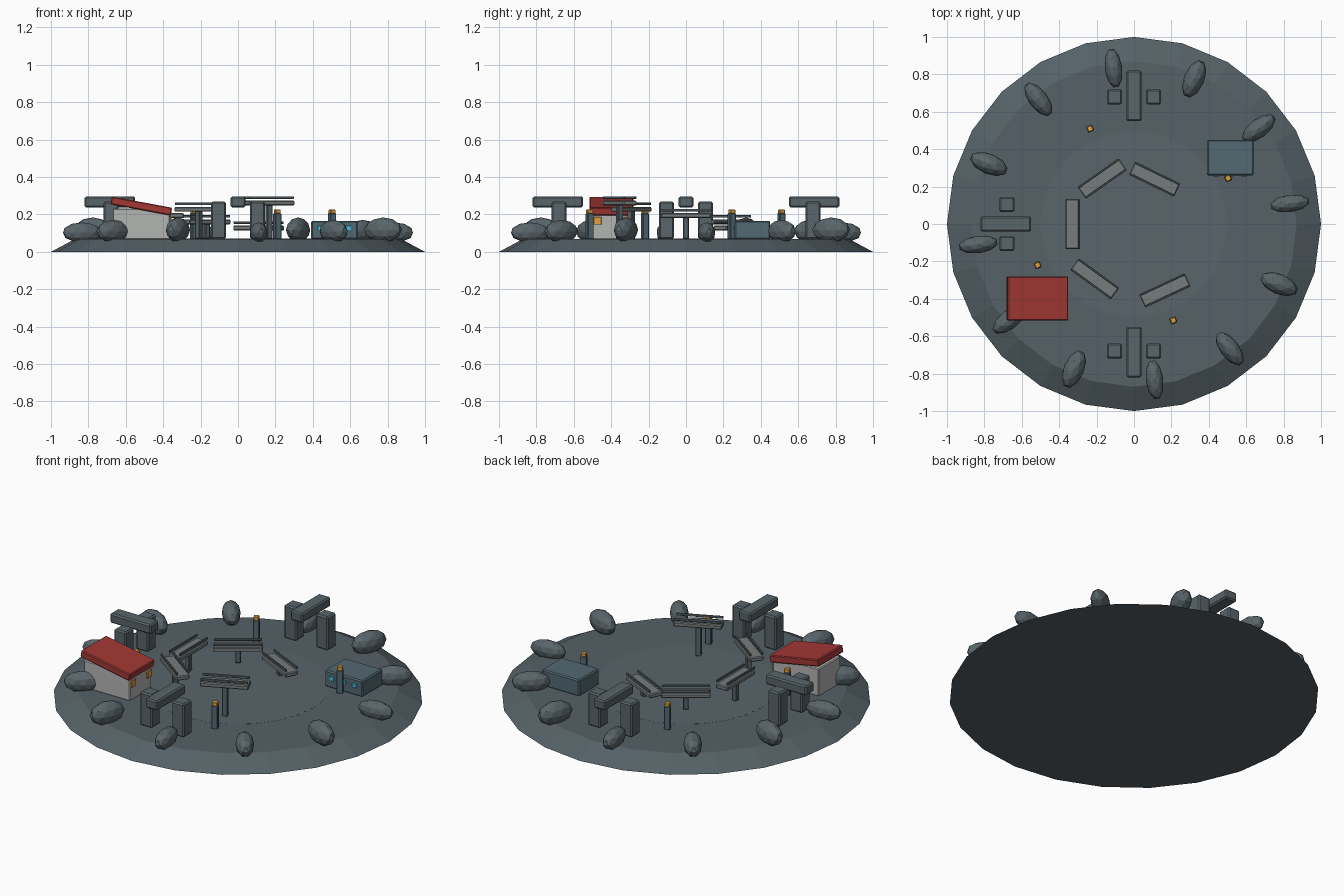
import bpy
from math import radians, cos, sin, atan2, pi

if "Cube" in bpy.data.objects:
    bpy.data.objects.remove(bpy.data.objects["Cube"])

def material(name, rgb):
    m = bpy.data.materials.new(name)
    m.diffuse_color = (*rgb, 1)
    m.use_nodes = True
    m.node_tree.nodes["Principled BSDF"].inputs["Base Color"].default_value = m.diffuse_color
    return m

slate = material("slate", (0.09, 0.12, 0.135))
stone = material("stone", (0.10, 0.13, 0.145))
deck = material("deck", (0.18, 0.20, 0.20))
teal = material("teal", (0.085, 0.14, 0.17))
plaster = material("plaster", (0.45, 0.46, 0.45))
red = material("red", (0.36, 0.04, 0.035))
amber = material("amber", (0.75, 0.36, 0.05))
cyan = material("cyan", (0.05, 0.55, 0.75))

def box(name, loc, size, mat, rot=(0, 0, 0), bevel=0.005):
    bpy.ops.mesh.primitive_cube_add(size=1, location=loc, rotation=rot)
    o = bpy.context.object
    o.name = name
    o.scale = size
    bpy.ops.object.transform_apply(location=False, rotation=False, scale=True)
    o.data.materials.append(mat)
    if bevel:
        b = o.modifiers.new("edge", 'BEVEL')
        b.width, b.segments = bevel, 1
    return o

G = 0.07  # ground level

# Island base and flush central plaza
bpy.ops.mesh.primitive_cone_add(vertices=24, radius1=1, radius2=0.87, depth=G, location=(0, 0, G / 2))
bpy.context.object.name = "island_base"
bpy.context.object.data.materials.append(slate)
bpy.ops.mesh.primitive_cylinder_add(vertices=24, radius=0.5, depth=0.02, location=(0, 0, G - 0.0095))
bpy.context.object.name = "plaza"
bpy.context.object.data.materials.append(stone)

# Ring of radially stretched boulders in three repeating sizes
for i in range(12):
    a = radians(7.5 + 30 * i)
    k = i % 3
    bpy.ops.mesh.primitive_ico_sphere_add(subdivisions=2, radius=1, rotation=(0, 0, a),
        location=(0.84 * cos(a), 0.84 * sin(a), 0.103 + 0.007 * k))
    o = bpy.context.object
    o.name = "boulder"
    o.scale = (0.107, 0.047 + 0.004 * k, 0.055 + 0.006 * k)
    o.data.materials.append(stone)

# Three gates: two pillars with a radial lintel
for a in (90, 180, 270):
    t = radians(a)
    c, s = cos(t), sin(t)
    for side in (-0.105, 0.105):
        box("gate_pillar", (0.68 * c - side * s, 0.68 * s + side * c, 0.168), (0.08, 0.08, 0.2), stone, (0, 0, t), 0.008)
    box("gate_lintel", (0.685 * c, 0.685 * s, 0.267), (0.27, 0.08, 0.057), stone, (0, 0, t), 0.008)

# Rising spiral of raised walkways with floating side rails
walks = [(0.11, 0.24, -26), (-0.17, 0.243, 35), (-0.328, 0, 90), (-0.21, -0.293, -36), (0.165, -0.355, 25)]
for i, (x, y, deg) in enumerate(walks):
    r = (0, 0, radians(deg))
    top = 0.14 + 0.0335 * i
    box("walkway", (x, y, top - 0.013), (0.268, 0.078, 0.026), deck, r)
    box("walkway_post", (x, y, (G + top - 0.02) / 2), (0.03, 0.03, top - 0.02 - G), stone, r, 0.003)
    for side in (-0.034, 0.034):
        box("walkway_rail", (x - side * sin(r[2]), y + side * cos(r[2]), top + 0.016),
            (0.26, 0.01, 0.014), stone, r, 0.002)

# Lanterns
for x, y in ((-0.235, 0.51), (-0.515, -0.22), (0.21, -0.515), (0.503, 0.245)):
    r = (0, 0, atan2(y, x))
    box("lantern_post", (x, y, 0.137), (0.035, 0.035, 0.138), teal, r, 0.003)
    box("lantern_light", (x, y, 0.215), (0.03, 0.03, 0.022), amber, r, 0.003)

# Pale house with tilted red roof and amber windows
box("house_walls", (-0.517, -0.398, 0.15), (0.305, 0.205, 0.165), plaster)
box("house_roof", (-0.517, -0.398, 0.245), (0.328, 0.236, 0.042), red, (0, radians(10.5), 0))
for dy in (-0.075, 0.075):
    box("house_window", (-0.362, -0.398 + dy, 0.166), (0.012, 0.042, 0.042), amber, bevel=0.002)

# Low hut with cyan windows
box("hut", (0.515, 0.355, 0.117), (0.25, 0.19, 0.098), teal, bevel=0.007)
for x in (0.44, 0.515, 0.59):
    box("hut_window", (x, 0.259, 0.128), (0.03, 0.01, 0.024), cyan, bevel=0.002)
